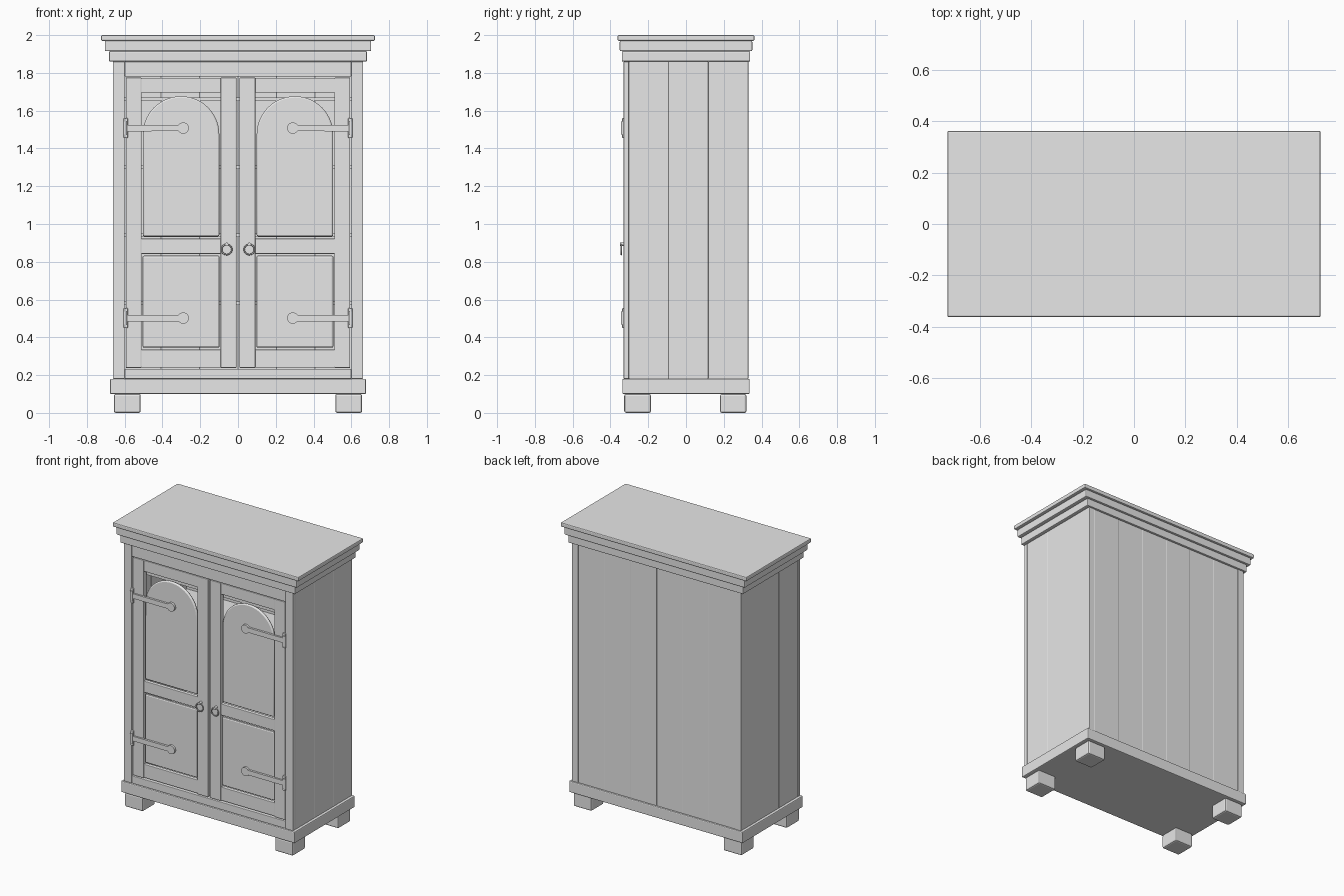
import bpy, bmesh
from math import pi, cos, sin

cube = bpy.data.objects.get("Cube")
if cube:
    bpy.data.objects.remove(cube, do_unlink=True)

grey = bpy.data.materials.new("plain_grey")
grey.use_nodes = True
grey.diffuse_color = (0.8, 0.8, 0.8, 1)
grey.node_tree.nodes["Principled BSDF"].inputs["Base Color"].default_value = (0.8, 0.8, 0.8, 1)


def finish(name, bm, bevel=0.0, smooth=False):
    bmesh.ops.recalc_face_normals(bm, faces=bm.faces)
    mesh = bpy.data.meshes.new(name)
    bm.to_mesh(mesh)
    bm.free()
    mesh.materials.append(grey)
    obj = bpy.data.objects.new(name, mesh)
    bpy.context.collection.objects.link(obj)
    if bevel:
        mod = obj.modifiers.new("soft_edges", 'BEVEL')
        mod.width = bevel
        mod.segments = 2
        mod.limit_method = 'ANGLE'
        mod.angle_limit = 0.9
    if smooth:
        bpy.ops.object.select_all(action='DESELECT')
        obj.select_set(True)
        bpy.context.view_layer.objects.active = obj
        bpy.ops.object.shade_smooth_by_angle(angle=0.6)


def box(name, x, y, z, bevel=0.004):
    """Box from (low, high) ranges."""
    bm = bmesh.new()
    bmesh.ops.create_cube(bm, size=1)
    for v in bm.verts:
        v.co = [r[0] + (c + 0.5) * (r[1] - r[0]) for c, r in zip(v.co, (x, y, z))]
    finish(name, bm, bevel)


def prism(name, outline, y, bevel=0.0, smooth=False):
    """Outline of (x, z) points pushed through the y range."""
    bm = bmesh.new()
    face = bm.faces.new([bm.verts.new((px, y[0], pz)) for px, pz in outline])
    solid = bmesh.ops.extrude_face_region(bm, geom=[face])["geom"]
    moved = [g for g in solid if isinstance(g, bmesh.types.BMVert)]
    bmesh.ops.translate(bm, verts=moved, vec=(0, y[1] - y[0], 0))
    finish(name, bm, bevel, smooth)


def arc(cx, cz, r, start, end, n):
    return [(cx + r * cos(start + (end - start) * i / n),
             cz + r * sin(start + (end - start) * i / n)) for i in range(n + 1)]


def span(s, a, b):
    """Range on one side of the cabinet; s is +1 for left, -1 for right."""
    return tuple(sorted((s * a, s * b)))


# Stepped cornice and plinth
for name, hx, hy, z in (("cornice_top", 0.725, 0.362, (1.97, 2.0)),
                        ("cornice_middle", 0.705, 0.351, (1.915, 1.97)),
                        ("cornice_lower", 0.683, 0.34, (1.86, 1.915)),
                        ("plinth", 0.678, 0.337, (0.1, 0.18))):
    box(name, (-hx, hx), (-hy, hy), z, 0.006)

# Face frame rails
box("frame_top_rail", (-0.6, 0.6), (-0.328, -0.29), (1.78, 1.86))
box("frame_bottom_rail", (-0.6, 0.6), (-0.328, -0.29), (0.18, 0.233))

# Back boards and shelves
for i in range(6):
    x = -0.612 + i * 0.204
    box(f"back_board_{i + 1}", (x, x + 0.204), (0.3, 0.327), (0.18, 1.86), 0.002)
for i, z in enumerate((0.58, 0.94, 1.3, 1.66)):
    box(f"shelf_{i + 1}", (-0.61, 0.61), (-0.27, 0.3), (z - 0.01, z + 0.01), 0)

for side, s in (("left", 1), ("right", -1)):
    # Feet
    for place, y in (("front", (-0.327, -0.186)), ("back", (0.18, 0.32))):
        box(f"{place}_{side}_foot", span(s, 0.515, 0.657), y, (0.0, 0.1), 0.01)

    # Corner stile and side boards
    box(f"{side}_frame_stile", span(s, 0.6, 0.662), (-0.33, -0.303), (0.18, 1.86))
    seams = (-0.303, -0.093, 0.118, 0.33)
    for i in range(3):
        box(f"{side}_side_board_{i + 1}", span(s, 0.612, 0.66),
            (seams[i], seams[i + 1]), (0.18, 1.86), 0.002)

    # Door frame
    for part, a, b in (("outer", 0.511, 0.594), ("inner", 0.008, 0.092)):
        box(f"{side}_door_{part}_stile", span(s, a, b), (-0.325, -0.29), (0.238, 1.775))
    for part, z in (("top", (1.695, 1.773)), ("middle", (0.842, 0.922)),
                    ("bottom", (0.24, 0.335))):
        box(f"{side}_door_{part}_rail", span(s, 0.088, 0.515), (-0.32, -0.292), z)

    # Door panels: plain below, arched above
    box(f"{side}_lower_panel", span(s, 0.097, 0.506), (-0.317, -0.297), (0.345, 0.833), 0.01)
    arch = [(0.099, 0.935), (0.504, 0.935)] + arc(0.3015, 1.474, 0.2025, 0, pi, 28)
    prism(f"{side}_arched_panel", [(s * x, z) for x, z in arch], (-0.317, -0.297), 0.008, True)

    # Hinges with straps ending in a round
    for place, z in (("upper", 1.508), ("lower", 0.502)):
        box(f"{side}_{place}_hinge_plate", span(s, 0.583, 0.606), (-0.338, -0.322),
            (z - 0.053, z + 0.053), 0.005)
        strap = [(0.59, z - 0.017), (0.59, z + 0.017)] + arc(0.29, z, 0.03, 0.6, 2 * pi - 0.6, 20)
        prism(f"{side}_{place}_hinge_strap", [(s * x, pz) for x, pz in strap], (-0.337, -0.322))
        barrel = bmesh.new()
        bmesh.ops.create_cone(barrel, cap_ends=True, segments=12, radius1=0.009,
                              radius2=0.009, depth=0.07)
        bmesh.ops.translate(barrel, verts=barrel.verts, vec=(s * 0.597, -0.336, z))
        finish(f"{side}_{place}_hinge_barrel", barrel, 0, True)

    # Ring pull on a short post
    bpy.ops.mesh.primitive_torus_add(location=(s * 0.06, -0.343, 0.865), rotation=(pi / 2, 0, 0),
                                     major_radius=0.027, minor_radius=0.004,
                                     major_segments=24, minor_segments=8)
    ring = bpy.context.object
    ring.name = f"{side}_ring_pull"
    ring.data.materials.append(grey)
    bpy.ops.object.shade_smooth()
    post = arc(s * 0.06, 0.893, 0.009, 0, 2 * pi * 11 / 12, 11)
    prism(f"{side}_pull_post", post, (-0.35, -0.322), 0, True)
